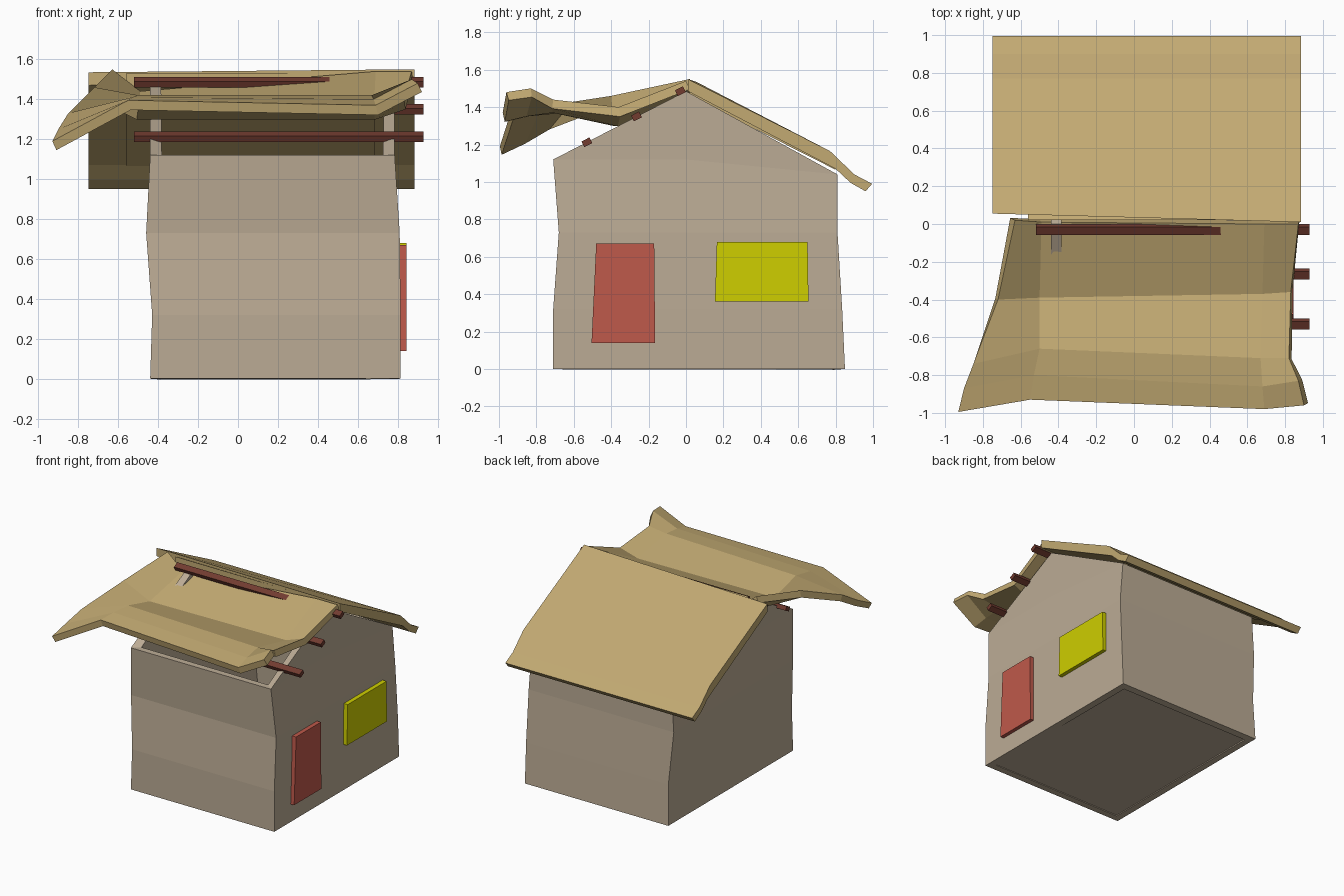
import bpy, bmesh, math

if "Cube" in bpy.data.objects:
    bpy.data.objects.remove(bpy.data.objects["Cube"])


def material(name, rgb):
    m = bpy.data.materials.new(name)
    m.diffuse_color = (*rgb, 1)
    m.use_nodes = True
    m.node_tree.nodes["Principled BSDF"].inputs["Base Color"].default_value = m.diffuse_color
    return m


TAN = material("plaster", (0.50, 0.41, 0.30))
STRAW = material("straw", (0.54, 0.40, 0.17))
WOOD = material("red_wood", (0.17, 0.045, 0.03))
RED = material("door_red", (0.52, 0.10, 0.07))
YELLOW = material("window_yellow", (0.62, 0.62, 0.0))


def make(name, verts, faces, mat, thickness=0):
    me = bpy.data.meshes.new(name)
    me.from_pydata(verts, [], faces)
    me.materials.append(mat)
    ob = bpy.data.objects.new(name, me)
    bpy.context.collection.objects.link(ob)
    if thickness:
        s = ob.modifiers.new("thickness", 'SOLIDIFY')
        s.thickness = thickness
        s.offset = -1
        s.use_even_offset = True
    else:
        bm = bmesh.new()
        bm.from_mesh(me)
        bmesh.ops.recalc_face_normals(bm, faces=bm.faces)
        bm.to_mesh(me)
        bm.free()
    return ob


def extrude_x(name, profile, x0, x1, mat):
    """Closed (y, z) profile swept along x."""
    n = len(profile)
    verts = [(x, y, z) for x in (x0, x1) for y, z in profile]
    faces = [tuple(range(n)), tuple(range(n, 2 * n))]
    faces += [(i, (i + 1) % n, n + (i + 1) % n, n + i) for i in range(n)]
    return make(name, verts, faces, mat)


# Walls: slightly wobbly rings, x left/right, y front/back, z front/back
levels = [(-0.44, 0.815, -0.71, 0.85, 0.0, 0.0),
          (-0.43, 0.815, -0.71, 0.835, 0.32, 0.32),
          (-0.46, 0.81, -0.68, 0.81, 0.73, 0.73),
          (-0.44, 0.785, -0.71, 0.81, 1.12, 1.04)]
verts, faces = [], []
for xl, xr, yf, yb, zf, zb in levels:
    verts += [(xl, yf, zf), (xr, yf, zf), (xr, 0, zf),
              (xr, yb, zb), (xl, yb, zb), (xl, 0, zf)]
for k in range(3):
    for i in range(6):
        a, b = 6 * k + i, 6 * k + (i + 1) % 6
        faces.append((a, b, b + 6, a + 6))
# gable peaks on both ends
verts += [(0.785, 0, 1.485), (-0.44, 0, 1.485)]
faces += [(19, 20, 24), (20, 21, 24), (22, 23, 25), (23, 18, 25)]
make("walls", verts, faces, TAN, 0.055)

# Floor
extrude_x("floor", [(-0.69, 0.005), (0.83, 0.005), (0.83, 0.035), (-0.69, 0.035)],
          -0.42, 0.795, TAN)

# Back roof slab with a kinked eave
back = extrude_x("back_roof",
                 [(0.01, 1.55), (0.77, 1.165), (0.90, 1.04), (0.995, 0.99),
                  (0.96, 0.95), (0.88, 0.995), (0.80, 1.07), (0.01, 1.485)],
                 -0.75, 0.885, STRAW)
for v in back.data.vertices:
    if v.co.x < 0 and v.co.y < 0.1:
        v.co.y += 0.045
        v.co.z -= 0.015

# Underlay board beneath the back roof
extrude_x("roof_underlay", [(0.02, 1.53), (0.81, 1.12), (0.80, 1.065), (0.02, 1.46)],
          -0.56, 0.685, STRAW)

# Front roof: lifted, flared sheet (rows from ridge to eave)
rows = [[(-0.63, 0.02, 1.55), (-0.49, 0.01, 1.44), (0.69, 0.0, 1.54), (0.87, 0.0, 1.54)],
        [(-0.72, -0.40, 1.46), (-0.50, -0.39, 1.35), (0.68, -0.37, 1.35), (0.83, -0.36, 1.40)],
        [(-0.85, -0.74, 1.33), (-0.50, -0.66, 1.42), (0.67, -0.71, 1.42), (0.82, -0.71, 1.44)],
        [(-0.90, -0.87, 1.25), (-0.53, -0.80, 1.41), (0.68, -0.86, 1.40), (0.87, -0.83, 1.50)],
        [(-0.93, -0.995, 1.19), (-0.55, -0.93, 1.395), (0.69, -0.98, 1.37), (0.90, -0.96, 1.48)]]
faces = [(4 * r + c, 4 * r + 4 + c, 4 * r + 5 + c, 4 * r + 1 + c)
         for r in range(4) for c in range(3)]
make("front_roof", [p for r in rows for p in r], faces, STRAW, 0.05)

# Three purlins following the front slope
tilt = math.radians(27)
for i, (y, z) in enumerate([(-0.03, 1.485), (-0.265, 1.35), (-0.53, 1.212)]):
    c, s = math.cos(tilt), math.sin(tilt)
    prof = [(y + c * a - s * b, z + s * a + c * b)
            for a, b in [(-0.024, -0.017), (0.024, -0.017), (0.024, 0.017), (-0.024, 0.017)]]
    extrude_x("roof_beam_%d" % (i + 1), prof, -0.52, 0.93, WOOD)

# Door and window panels on the gable wall
extrude_x("door", [(-0.505, 0.14), (-0.165, 0.14), (-0.17, 0.67), (-0.48, 0.67)], 0.78, 0.845, RED)
extrude_x("window", [(0.155, 0.36), (0.655, 0.36), (0.65, 0.68), (0.165, 0.68)], 0.78, 0.845, YELLOW)
